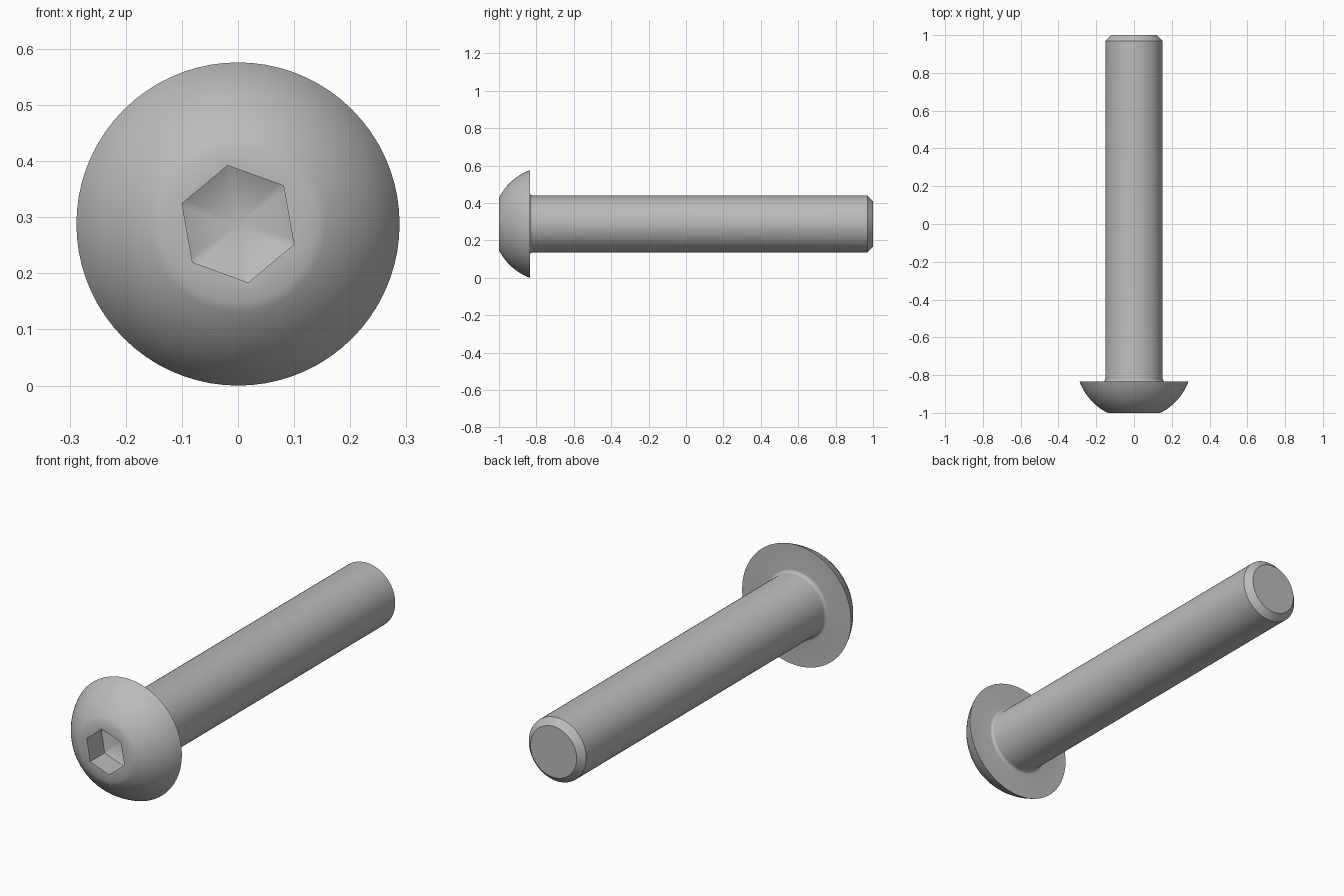
import bpy, bmesh
from math import sin, cos, radians, pi, sqrt, asin

cube = bpy.data.objects.get("Cube")
if cube:
    bpy.data.objects.remove(cube, do_unlink=True)

SEGMENTS = 72
TURN = radians(100)       # rotation of the hex socket
HEAD_R, SHANK_R, FACE_R, DOME_R = 0.288, 0.152, 0.14, 0.308
HEAD_BACK, SOCKET_R, SOCKET_FLOOR, FILLET = -0.835, 0.106, -0.89, 0.015

steel = bpy.data.materials.new("steel grey")
steel.use_nodes = True
colour = (0.5, 0.5, 0.5, 1)
steel.diffuse_color = colour
steel.node_tree.nodes["Principled BSDF"].inputs["Base Color"].default_value = colour


def ring(bm, radius, y, hexagonal=False):
    """One loop of vertices around the bolt axis, round or six-sided."""
    loop = []
    for i in range(SEGMENTS):
        a = 2 * pi * i / SEGMENTS
        r = radius
        if hexagonal:
            r *= cos(pi / 6) / cos(a % (pi / 3) - pi / 6)
        loop.append(bm.verts.new((r * cos(a + TURN), y, HEAD_R + r * sin(a + TURN))))
    return loop


bm = bmesh.new()

# Hex socket: tapered floor, straight walls
tip = bm.verts.new((0, SOCKET_FLOOR + 0.05, HEAD_R))
rings = [ring(bm, SOCKET_R, SOCKET_FLOOR, True), ring(bm, SOCKET_R, -1, True)]

# Domed head, from the flat front face to the rim
start, end = asin(FACE_R / DOME_R), asin(HEAD_R / DOME_R)
centre_y = -1 + sqrt(DOME_R ** 2 - FACE_R ** 2)
for i in range(13):
    a = start + (end - start) * i / 12
    y = HEAD_BACK if i == 12 else centre_y - DOME_R * cos(a)
    rings.append(ring(bm, DOME_R * sin(a), y))

# Fillet where the shank meets the head
for i in range(6):
    a = pi / 2 * i / 5
    rings.append(ring(bm, SHANK_R + FILLET * (1 - sin(a)), HEAD_BACK + FILLET * (1 - cos(a))))

# Shank and chamfered end
rings.append(ring(bm, SHANK_R, 0.97))
rings.append(ring(bm, 0.122, 1))

# Skin the rings and close both ends
for a, b in zip(rings, rings[1:]):
    for i in range(SEGMENTS):
        j = (i + 1) % SEGMENTS
        bm.faces.new((a[i], a[j], b[j], b[i]))
for i in range(SEGMENTS):
    bm.faces.new((tip, rings[0][(i + 1) % SEGMENTS], rings[0][i]))
bm.faces.new(rings[-1])
bmesh.ops.recalc_face_normals(bm, faces=bm.faces)

mesh = bpy.data.meshes.new("button_head_bolt")
bm.to_mesh(mesh)
bm.free()
mesh.materials.append(steel)
bolt = bpy.data.objects.new("button_head_bolt", mesh)
bpy.context.collection.objects.link(bolt)

bpy.ops.object.select_all(action="DESELECT")
bolt.select_set(True)
bpy.context.view_layer.objects.active = bolt
bpy.ops.object.shade_smooth_by_angle(angle=radians(30))
